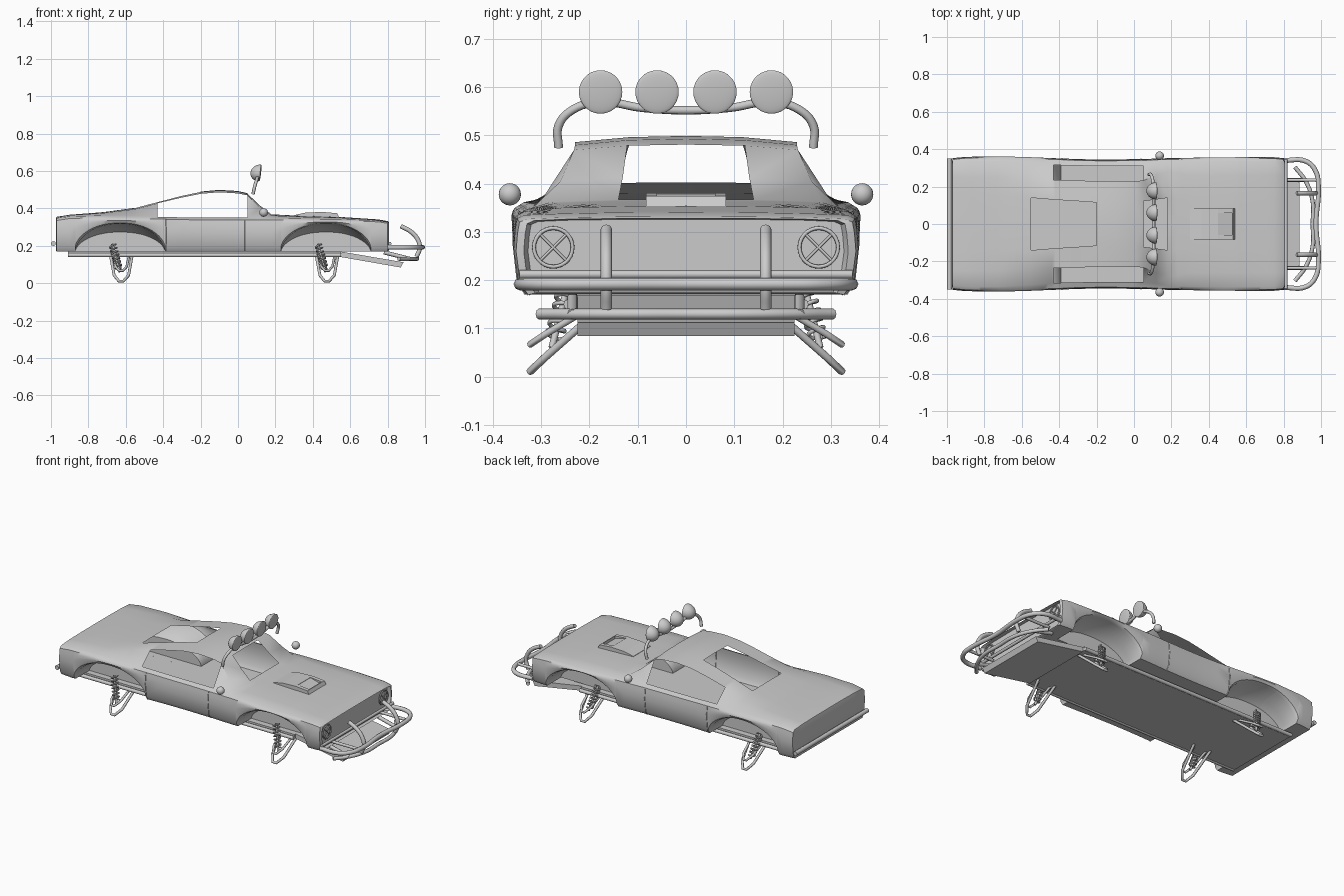
import bpy, bmesh, math
from mathutils import Vector

if "Cube" in bpy.data.objects:
    bpy.data.objects.remove(bpy.data.objects["Cube"])

grey = bpy.data.materials.new("light grey")
grey.diffuse_color = (0.6, 0.6, 0.6, 1)
grey.use_nodes = True
grey.node_tree.nodes["Principled BSDF"].inputs["Base Color"].default_value = grey.diffuse_color


def finish(name, bm, angle=40, smooth=True):
    bmesh.ops.remove_doubles(bm, verts=bm.verts, dist=0.0004)
    bmesh.ops.recalc_face_normals(bm, faces=bm.faces)
    me = bpy.data.meshes.new(name)
    bm.to_mesh(me)
    bm.free()
    me.materials.append(grey)
    ob = bpy.data.objects.new(name, me)
    bpy.context.collection.objects.link(ob)
    if smooth:
        bpy.ops.object.select_all(action='DESELECT')
        ob.select_set(True)
        bpy.context.view_layer.objects.active = ob
        bpy.ops.object.shade_smooth_by_angle(angle=math.radians(angle))
    return ob


def tube(name, pts, r, bend=True, cyclic=False):
    cu = bpy.data.curves.new(name, 'CURVE')
    cu.dimensions = '3D'
    cu.bevel_depth, cu.bevel_resolution, cu.resolution_u = r, 2, 6
    cu.use_fill_caps = True
    sp = cu.splines.new('BEZIER' if bend else 'POLY')
    if bend:
        sp.bezier_points.add(len(pts) - 1)
        for b, p in zip(sp.bezier_points, pts):
            b.co = p
            b.handle_left_type = b.handle_right_type = 'AUTO'
    else:
        sp.points.add(len(pts) - 1)
        for q, p in zip(sp.points, pts):
            q.co = (*p, 1)
    sp.use_cyclic_u = cyclic
    tmp = bpy.data.objects.new(name, cu)
    bpy.context.collection.objects.link(tmp)
    bpy.context.view_layer.update()
    me = bpy.data.meshes.new_from_object(tmp.evaluated_get(bpy.context.evaluated_depsgraph_get()))
    bpy.data.objects.remove(tmp)
    bm = bmesh.new()
    bm.from_mesh(me)
    return finish(name, bm, 50)


def both(pts):
    """Path from the left end, through the centre point, to the right end."""
    return pts + [(x, -y, z) for x, y, z in reversed(pts[:-1])]


def flip(pts, s):
    return [(x, y * s, z) for x, y, z in pts]


def prism(name, outline, w):
    """Side outline in x, z extruded to half width w."""
    bm = bmesh.new()
    f = bm.faces.new([bm.verts.new((x, -w, z)) for x, z in outline])
    ext = bmesh.ops.extrude_face_region(bm, geom=[f])
    bmesh.ops.translate(bm, vec=(0, 2 * w, 0), verts=[v for v in ext['geom'] if isinstance(v, bmesh.types.BMVert)])
    return finish(name, bm, smooth=False)


# Body: x, half width, belt z, shoulder y z, roof edge y z, window edge y, centre z
KEYS = [
    (-.97, .345, .335, .33, .348, .25, .353, .15, .355),
    (-.90, .352, .346, .335, .357, .25, .364, .15, .366),
    (-.72, .355, .350, .335, .362, .25, .375, .145, .38),
    (-.55, .350, .347, .325, .36, .24, .396, .14, .403),
    (-.43, .345, .343, .315, .355, .235, .427, .13, .435),
    (-.30, .340, .340, .312, .352, .232, .458, .122, .469),
    (-.20, .338, .338, .31, .35, .23, .478, .115, .49),
    (-.10, .338, .338, .31, .35, .23, .486, .118, .499),
    (.00, .340, .338, .31, .35, .23, .48, .12, .493),
    (.05, .340, .338, .31, .35, .232, .47, .122, .481),
    (.12, .343, .338, .318, .35, .26, .405, .131, .415),
    (.18, .345, .338, .33, .347, .28, .362, .14, .368),
    (.30, .347, .336, .335, .345, .26, .356, .14, .362),
    (.55, .350, .334, .335, .342, .26, .35, .14, .354),
    (.75, .350, .328, .335, .335, .26, .338, .14, .341),
    (.80, .345, .32, .33, .327, .26, .33, .14, .332)]
AXLES, ARCH, BASE = (-.63, .47), .24, .17


def key_at(x):
    for a, b in zip(KEYS, KEYS[1:]):
        if x <= b[0] + 1e-6:
            t = (x - a[0]) / (b[0] - a[0])
            return [p + (q - p) * t for p, q in zip(a, b)]


def section(x):
    _, hw, zb, y4, z4, y5, z5, y6, zc = key_at(x)
    d = min(abs(x - a) for a in AXLES) / ARCH
    h = .148 * max(0, 1 - d ** 2.2) ** .6 if d < 1 else 0
    e = BASE + h
    return [(0, BASE), (.2, BASE), (.2, BASE + .7 * h), (.24, BASE + .92 * h), (hw - .018, e),
            (hw - .002, e + .14 * (zb - e)), (hw + .007, e + .6 * (zb - e)), (hw + .004, e + .85 * (zb - e)),
            (hw, zb), (y4, z4), (y5, z5), (y6, z5 + .8 * (zc - z5)), (0, zc)]


xs = [k[0] for k in KEYS] + [a + ARCH * math.cos(math.pi * i / 24) for a in AXLES for i in range(25)]
xs = sorted(xs)
xs = [x for i, x in enumerate(xs) if i == 0 or x - xs[i - 1] > 1e-4]
bm = bmesh.new()


def shrunk(x, k):
    return [(y * k, .25 + (z - .25) * k) for y, z in section(x)]


rows = [(-.972, shrunk(-.97, .96))] + [(x, section(x)) for x in xs]
rows += [(.806, shrunk(.8, .955)), (.785, shrunk(.8, .93))]
for s in (1, -1):
    grid = [[bm.verts.new((x, s * y, z)) for y, z in sec] for x, sec in rows]
    for i in range(len(grid) - 1):
        xm = (rows[i][0] + rows[i + 1][0]) / 2
        for j in range(12):
            side_window = j == 9 and -.43 < xm < .05
            glass = j == 11 and (-.55 < xm < -.2 or .05 < xm < .18)
            if not (side_window or glass):
                bm.faces.new((grid[i][j], grid[i + 1][j], grid[i + 1][j + 1], grid[i][j + 1]))
    bm.faces.new(grid[0])
    bm.faces.new(grid[-1])
bmesh.ops.dissolve_degenerate(bm, dist=.0004, edges=bm.edges)
finish("body_shell", bm, 42)

# Underside
prism("floor_pan", [(-.91, .145), (.55, .145), (.55, .169), (-.91, .169)], .235)
prism("skid_plate", [(.55, .14), (.87, .084), (.885, .112), (.55, .169)], .225)

# Bonnet scoop with front mouth and top recess
scoop = prism("bonnet_scoop", [(.30, .35), (.30, .364), (.36, .377), (.45, .381), (.53, .374), (.545, .345)], .083)
cut = prism("scoop_cutter", [(.45, .385), (.45, .379), (.525, .358), (.525, .40), (.45, .40)], .06)
cut.hide_render = True
cut.hide_set(True)
mod = scoop.modifiers.new("recess", 'BOOLEAN')
mod.operation, mod.object, mod.solver = 'DIFFERENCE', cut, 'EXACT'


def ball(name, loc, r, face=False):
    bm = bmesh.new()
    bmesh.ops.create_uvsphere(bm, u_segments=24, v_segments=14, radius=r)
    for v in bm.verts:
        if face:  # lamp: domed back, nearly flat lens
            v.co.x *= .12 if v.co.x > 0 else 1.15
            v.co.x += v.co.z * .1
        v.co += Vector(loc)
    finish(name, bm, 50)


# Roof lamps and their bar
for y in (-.177, -.06, .06, .177):
    ball("roof_lamp", (.118, y, .59), .045, True)
tube("lamp_bar", both([(.08, .264, .475), (.09, .264, .52), (.10, .235, .553), (.105, .177, .569),
                       (.105, .09, .557), (.105, 0, .552)]), .009)

# Bumpers and bull bar
tube("rear_bumper", [(-.987, -.35, .212), (-.987, .35, .212)], .013, False)
tube("front_bumper", [(.812, -.345, .212), (.812, .345, .212)], .009, False)
tube("bull_bar_hoop", both([(.80, .34, .192), (.92, .335, .192), (.97, .285, .192), (.986, .2, .192),
                            (.973, 0, .192)]), .013)
tube("bull_bar_lower", both([(.86, .305, .13), (.92, .225, .13), (.955, .12, .13), (.955, 0, .13)]), .011)

for s in (1, -1):
    tube("bull_bar_upright", flip([(.87, .165, .305), (.925, .165, .275), (.96, .165, .235), (.972, .165, .19),
                                   (.955, .165, .142)], s), .012)
    tube("bull_bar_stay", flip([(.78, .235, .165), (.92, .235, .13)], s), .011, False)
    tube("bull_bar_brace", flip([(.80, .235, .195), (.975, .235, .195)], s), .009, False)
    tube("side_rail", flip([(-.91, .243, .15), (.55, .243, .15)], s), .011, False)
    ball("mirror", (.137, .365 * s, .378), .023)

    # Headlamp: rim, lens and cross guard
    ring = [(.797, .275 * s + .04 * math.cos(t * math.pi / 14), .268 + .04 * math.sin(t * math.pi / 14))
            for t in range(28)]
    tube("headlamp_rim", ring, .004, False, True)
    bm = bmesh.new()
    bm.faces.new([bm.verts.new((p[0] - .006, p[1], p[2])) for p in ring])
    finish("headlamp_lens", bm, smooth=False)
    for k in (1, -1):
        tube("headlamp_cross", [(.797, .275 * s - .028, .268 - .028 * k), (.797, .275 * s + .028, .268 + .028 * k)],
             .003, False)

    # Door seams
    for x in (-.385, .038):
        sec = section(x)[4:9]
        tube("door_seam", [(x, s * (y + .0005), z) for y, z in sec], .0025, False)

    # Suspension: wishbones, damper and coil at each wheel
    for a in AXLES:
        c = a + .005
        tube("lower_wishbone", flip([(c - .06, .15, .165), (c - .037, .29, .042), (c - .012, .323, .011),
                                     (c + .012, .323, .011), (c + .04, .29, .042), (c + .062, .15, .165)], s),
             .008, False)
        tube("upper_wishbone", flip([(c - .045, .17, .16), (c - .03, .29, .089), (c - .01, .323, .067),
                                     (c + .01, .323, .067), (c + .03, .29, .089), (c + .045, .17, .16)], s),
             .007, False)
        lo, hi = Vector((a - .002, .278 * s, .06)), Vector((a - .042, .24 * s, .21))
        tube("damper", [lo, hi], .007, False)
        axis = (hi - lo).normalized()
        u = axis.orthogonal().normalized()
        v = axis.cross(u)
        coil = [lo.lerp(hi, .12 + .85 * i / 84) + .018 * (u * math.cos(i * math.pi / 6) + v * math.sin(i * math.pi / 6))
                for i in range(85)]
        tube("coil_spring", coil, .0045, False)
